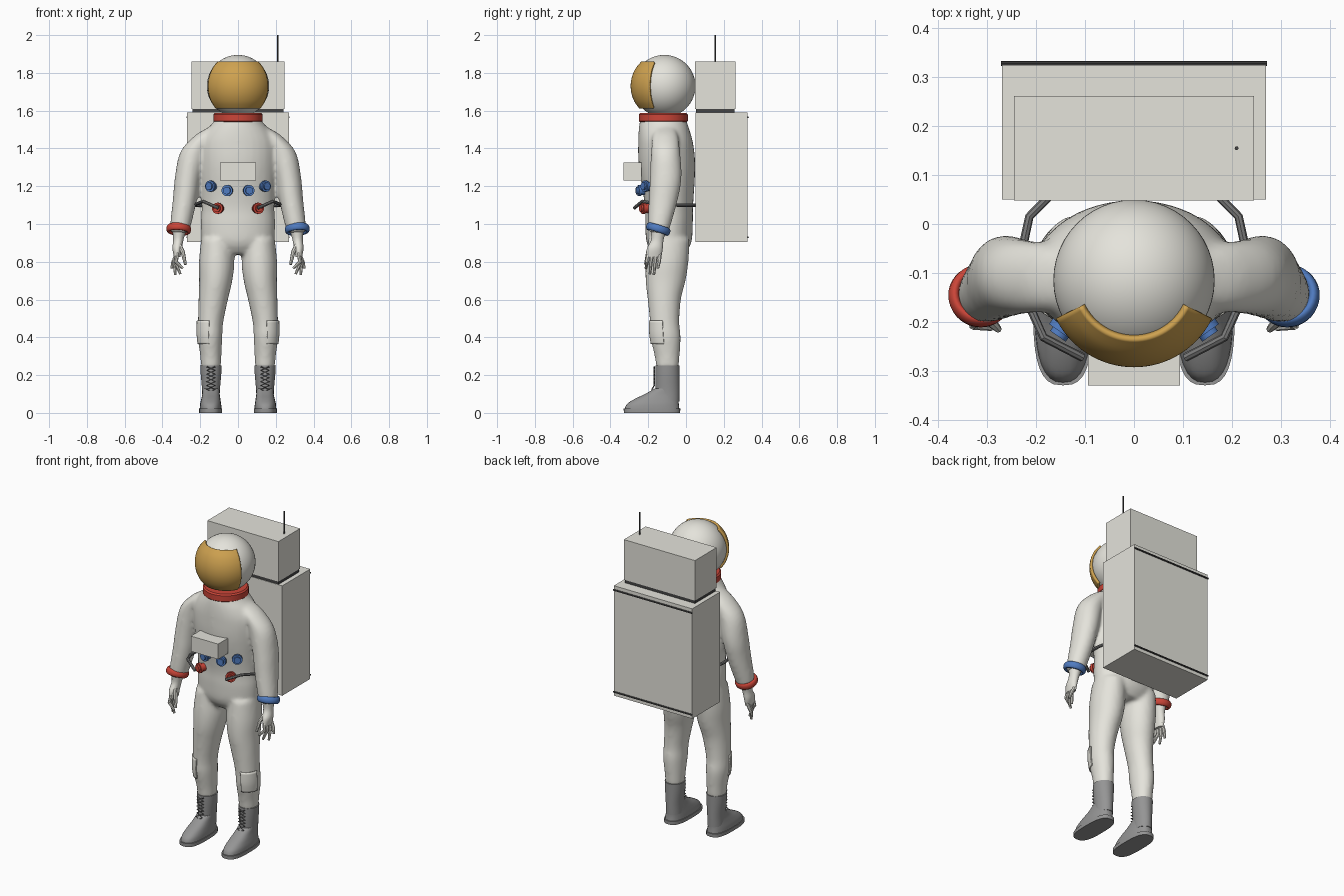
import bpy, bmesh, math
from mathutils import Vector

cube = bpy.data.objects.get("Cube")
if cube:
    bpy.data.objects.remove(cube, do_unlink=True)


def material(name, r, g, b):
    m = bpy.data.materials.new(name)
    m.use_nodes = True
    m.diffuse_color = (r, g, b, 1)
    m.node_tree.nodes["Principled BSDF"].inputs["Base Color"].default_value = (r, g, b, 1)
    return m


WHITE = material("suit white", .78, .77, .71)
GOLD = material("visor gold", .62, .36, .08)
RED = material("red", .60, .06, .04)
BLUE = material("blue", .08, .2, .53)
BOOT = material("boot grey", .30, .30, .30)
PIPE = material("pipe grey", .2, .2, .2)
DARK = material("dark trim", .06, .06, .06)


def finish(ob, name, mat, smooth=True):
    ob.name = name
    ob.data.materials.clear()
    ob.data.materials.append(mat)
    if smooth:
        bpy.ops.object.select_all(action='DESELECT')
        ob.select_set(True)
        bpy.context.view_layer.objects.active = ob
        bpy.ops.object.shade_smooth_by_angle(angle=math.radians(40))
    return ob


def mesh_object(bm, name, mat, smooth=True):
    me = bpy.data.meshes.new(name)
    bm.to_mesh(me)
    bm.free()
    ob = bpy.data.objects.new(name, me)
    bpy.context.collection.objects.link(ob)
    return finish(ob, name, mat, smooth)


def spline(rows, steps):
    """Catmull-Rom interpolation of section rows."""
    rows = [Vector(r) for r in rows]
    out = []
    for i in range(len(rows) - 1):
        a, b, c, d = rows[max(i - 1, 0)], rows[i], rows[i + 1], rows[min(i + 2, len(rows) - 1)]
        for k in range(steps):
            t = k / steps
            out.append(b + (c - a) * (t / 2) + (a * 2 - b * 5 + c * 4 - d) * (t * t / 2)
                       + (b * 3 - a - c * 3 + d) * (t ** 3 / 2))
    return out + [rows[-1]]


def loft(name, rows, mat, s=1, arc=None, power=2, steps=4, n=32, thick=0):
    """Skin horizontal oval sections (x, y, z, rx, ry); arc makes an open panel."""
    bm = bmesh.new()
    a0, a1 = [math.radians(a) for a in (arc or (0, 360))]
    count = n + 1 if arc else n
    rings = []
    for x, y, z, rx, ry in spline(rows, steps):
        ring = []
        for i in range(count):
            a = a0 + (a1 - a0) * i / n
            c, d = math.cos(a), math.sin(a)
            ring.append(bm.verts.new((s * (x + rx * math.copysign(abs(c) ** (2 / power), c)),
                                      y + ry * math.copysign(abs(d) ** (2 / power), d), z)))
        rings.append(ring)
    for lo, hi in zip(rings, rings[1:]):
        for i in range(n):
            j = (i + 1) % count
            bm.faces.new((lo[i], lo[j], hi[j], hi[i]))
    if not arc:
        bm.faces.new(rings[0])
        bm.faces.new(rings[-1])
        bmesh.ops.recalc_face_normals(bm, faces=bm.faces)
    ob = mesh_object(bm, name, mat)
    if thick:
        mod = ob.modifiers.new("thickness", 'SOLIDIFY')
        mod.thickness, mod.offset = thick, 0
    return ob


def box(name, lo, hi, mat):
    lo, hi = Vector(lo), Vector(hi)
    bm = bmesh.new()
    bmesh.ops.create_cube(bm, size=1)
    bmesh.ops.scale(bm, vec=hi - lo, verts=bm.verts)
    bmesh.ops.translate(bm, vec=(lo + hi) / 2, verts=bm.verts)
    return mesh_object(bm, name, mat, False)


def tube(name, points, radius, mat, s=1, tips=None):
    cu = bpy.data.curves.new(name, 'CURVE')
    cu.dimensions = '3D'
    cu.bevel_depth, cu.bevel_resolution, cu.use_fill_caps = radius, 2, True
    sp = cu.splines.new('POLY')
    sp.points.add(len(points) - 1)
    for p, (x, y, z) in zip(sp.points, points):
        p.co = (s * x, y, z, 1)
    if tips:
        sp.points[-1].radius = tips
    ob = bpy.data.objects.new(name, cu)
    bpy.context.collection.objects.link(ob)
    bpy.ops.object.select_all(action='DESELECT')
    ob.select_set(True)
    bpy.context.view_layer.objects.active = ob
    bpy.ops.object.convert(target='MESH')
    return finish(bpy.context.object, name, mat)


def ring(name, loc, major, minor, mat, rot=(0, 0, 0), tall=1):
    bpy.ops.mesh.primitive_torus_add(location=loc, rotation=rot, major_radius=major,
                                     minor_radius=minor, major_segments=36, minor_segments=10)
    bpy.context.object.scale.z = tall
    return finish(bpy.context.object, name, mat)


# Suit: torso, arms and legs fused into one soft skin
LEG = [(.112, -.09, .92, .083, .11), (.113, -.10, .8, .094, .113), (.118, -.108, .7, .088, .106),
       (.131, -.115, .6, .078, .088), (.145, -.113, .48, .067, .078), (.148, -.108, .4, .065, .08),
       (.144, -.10, .3, .056, .066), (.143, -.098, .24, .053, .06)]
ARM = [(.13, -.11, 1.51, .03, .05), (.175, -.11, 1.465, .057, .068), (.235, -.108, 1.38, .071, .077),
       (.265, -.107, 1.25, .069, .084), (.281, -.12, 1.13, .064, .077), (.303, -.14, 1.0, .056, .061),
       (.31, -.145, .955, .048, .052)]
TORSO = [(0, -.09, .84, .12, .08), (0, -.09, .9, .185, .118), (0, -.09, 1.0, .197, .126),
         (0, -.09, 1.1, .193, .128), (0, -.1, 1.3, .206, .149), (0, -.107, 1.42, .205, .146),
         (0, -.115, 1.49, .172, .136), (0, -.12, 1.54, .13, .125), (0, -.12, 1.57, .115, .115)]
parts = [loft("suit", TORSO, WHITE)]
for s in (1, -1):
    parts += [loft("arm", ARM, WHITE, s), loft("leg", LEG, WHITE, s)]
bpy.ops.object.select_all(action='DESELECT')
for ob in parts:
    ob.select_set(True)
bpy.context.view_layer.objects.active = parts[0]
bpy.ops.object.join()
suit = parts[0]
mod = suit.modifiers.new("fuse", 'REMESH')
mod.mode, mod.voxel_size, mod.use_smooth_shade = 'VOXEL', .011, True
mod = suit.modifiers.new("soften", 'SMOOTH')
mod.factor, mod.iterations = .5, 8

# Helmet, visor and neck ring
HEAD = Vector((0, -.115, 1.73))
bpy.ops.mesh.primitive_uv_sphere_add(segments=48, ring_count=32, radius=.165, location=HEAD)
finish(bpy.context.object, "helmet", WHITE)
visor = []
for i in range(9):
    h = -.115 + .24 * i / 8
    r = math.sqrt(.171 ** 2 - h * h)
    visor.append((0, HEAD.y, HEAD.z + h, r, r))
loft("visor", visor, GOLD, arc=(-154, -26), thick=.014)
loft("neck_ring", [(0, -.12, z, r, r) for z, r in
                   ((1.538, .122), (1.545, .13), (1.58, .13), (1.588, .122))], RED, steps=1, n=40)

# Backpack with trim and aerial
box("backpack_lower", (-.27, .05, .905), (.27, .325, 1.59), WHITE)
box("backpack_seam", (-.242, .053, 1.59), (.242, .257, 1.612), DARK)
box("backpack_upper", (-.245, .048, 1.61), (.245, .262, 1.86), WHITE)
for z in (.93, 1.565):
    tube("backpack_rod", [(-.272, .328, z), (.272, .328, z)], .005, DARK)
tube("aerial", [(.21, .155, 1.85), (.21, .155, 2.0)], .004, DARK)

# Chest box
box("chest_box", (-.094, -.33, 1.23), (.094, -.235, 1.325), WHITE)


# Hose fittings on the chest
def fitting(name, x, y, z, turn, mat):
    bm = bmesh.new()
    for r, near, far in ((.024, -.03, .012), (.03, .012, .026), (.02, .026, .036)):
        made = bmesh.ops.create_cone(bm, cap_ends=True, segments=14, radius1=r, radius2=r, depth=far - near)
        bmesh.ops.translate(bm, vec=(0, 0, (near + far) / 2), verts=made["verts"])
    ob = mesh_object(bm, name, mat)
    ob.location = (x, y, z)
    ob.rotation_euler = (math.radians(90), 0, math.radians(turn))


for s in (1, -1):
    fitting("inner_blue_fitting", s * .053, -.228, 1.177, s * 12, BLUE)
    fitting("outer_blue_fitting", s * .135, -.2, 1.2, s * 35, BLUE)
    fitting("red_fitting", s * .1, -.208, 1.083, s * 22, RED)

    # Side pipe running from the chest round to the backpack
    tube("side_pipe", [(.105, -.273, 1.085), (.185, -.232, 1.12), (.222, -.15, 1.105),
                       (.226, -.04, 1.1), (.214, .015, 1.1), (.17, .06, 1.1)], .009, PIPE, s)

    # Wrist ring
    ring("wrist_ring", (s * .314, -.147, .973), .054, .012, BLUE if s > 0 else RED,
         (math.radians(-17), math.radians(-4 * s), 0), 1.7)

    # Hand
    loft("palm", [(.311, -.146, .965, .036, .04), (.316, -.152, .915, .027, .033),
                  (.322, -.165, .87, .025, .042), (.322, -.17, .825, .017, .04)], WHITE, s, n=20)
    for i in range(4):
        y = -.2 + .021 * i
        tip = (.292, .305, .332, .352)[i]
        drop = (.765, .735, .73, .765)[i]
        tube("finger", [(.32, y, .85), (.328 + .005 * i, y - .006, .80), (tip, y - .012, drop)],
             .0105, WHITE, s, .65)
    tube("thumb", [(.312, -.175, .895), (.292, -.2, .85), (.278, -.215, .785)], .0115, WHITE, s, .65)

    # Knee patch follows the leg skin
    patch = [(x, y, z, rx + .002, ry + .002) for x, y, z, rx, ry in
             ((.145, -.113, .49, .068, .077), (.148, -.109, .42, .066, .08), (.147, -.105, .365, .062, .076))]
    loft("knee_patch", patch, WHITE, s, arc=(-85, -8), thick=.008)

    # Boot, sole and laces
    loft("boot_shaft", [(.143, -.095, .06, .046, .06), (.143, -.097, .12, .047, .063),
                        (.143, -.098, .2, .054, .064), (.143, -.098, .252, .057, .064)], BOOT, s)
    loft("boot_foot", [(.145, -.18, .015, .058, .146), (.145, -.176, .045, .056, .138),
                       (.144, -.157, .072, .051, .118), (.143, -.128, .1, .046, .089),
                       (.143, -.102, .13, .044, .062)], BOOT, s, power=2.5)
    loft("sole", [(.145, -.18, 0, .061, .149), (.145, -.18, .022, .061, .15)], BOOT, s, power=2.8, steps=1)
    for k in (1, -1):
        zigzag = [(.143 + k * (-1) ** i * .022, -.168 - .012 * (i < 2), .105 + .02 * i) for i in range(8)]
        tube("lace", zigzag, .0035, PIPE, s)
